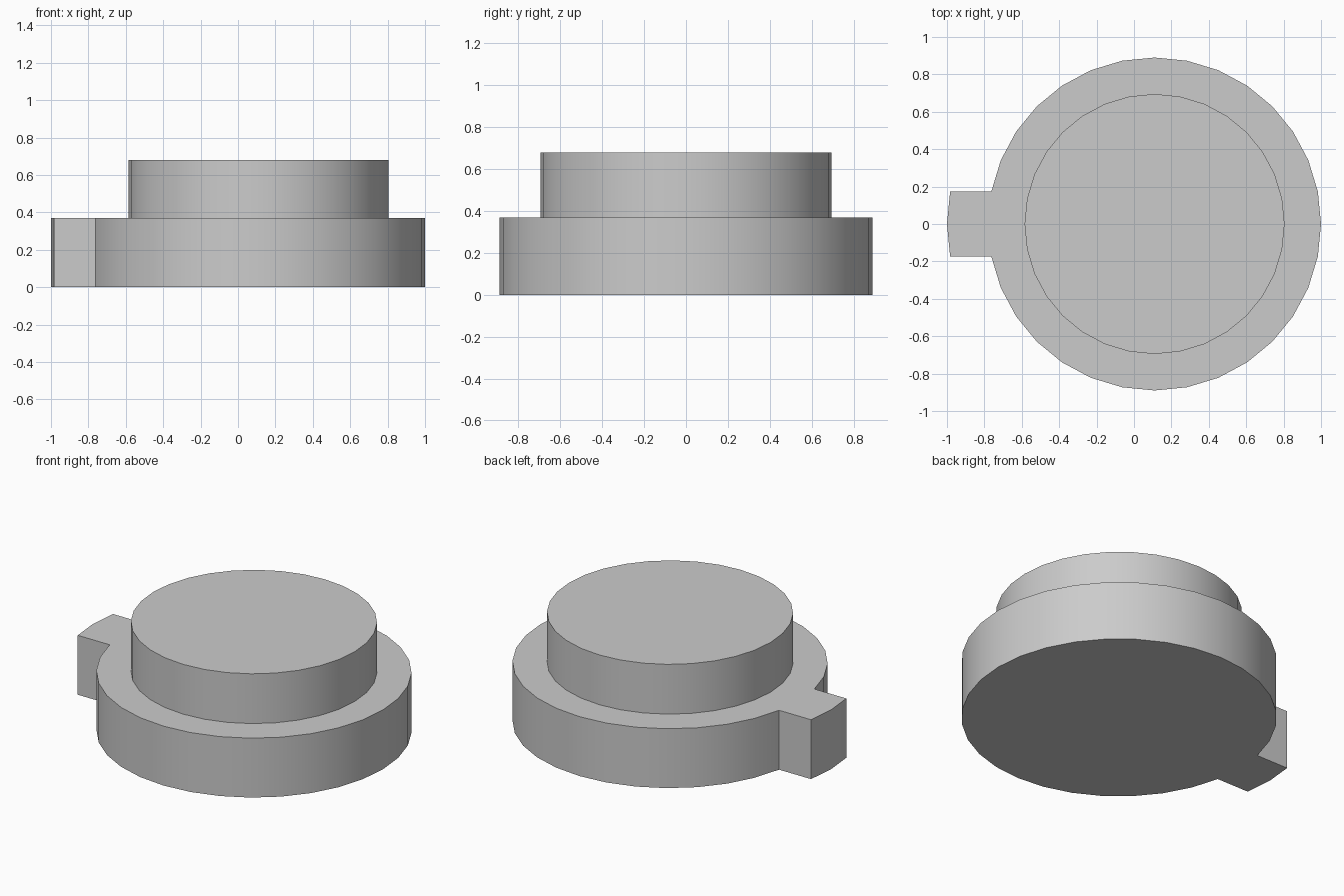
import bpy
import bmesh
from math import cos, sin, pi, radians

cube = bpy.data.objects.get("Cube")
if cube:
    bpy.data.objects.remove(cube, do_unlink=True)

SIDES = 32
CENTRE_X = 0.11
BASE_RADIUS = 0.89
TOP_RADIUS = 0.695
TAB_HALF_WIDTH = BASE_RADIUS * sin(2 * pi / SIDES)

grey = bpy.data.materials.new("plain grey")
grey.use_nodes = True
colour = (0.6, 0.6, 0.6, 1)
grey.diffuse_color = colour
grey.node_tree.nodes["Principled BSDF"].inputs["Base Color"].default_value = colour


def ring(radius):
    """Points of a regular polygon, starting on the +x side."""
    angles = [2 * pi * i / SIDES for i in range(SIDES)]
    return [(CENTRE_X + radius * cos(a), radius * sin(a)) for a in angles]


def prism(name, outline, bottom, top):
    """Extrude an outline upwards into a closed solid."""
    bm = bmesh.new()
    face = bm.faces.new([bm.verts.new((x, y, bottom)) for x, y in outline])
    grown = bmesh.ops.extrude_face_region(bm, geom=[face], use_keep_orig=True)
    raised = [v for v in grown["geom"] if isinstance(v, bmesh.types.BMVert)]
    bmesh.ops.translate(bm, verts=raised, vec=(0, 0, top - bottom))
    bmesh.ops.recalc_face_normals(bm, faces=bm.faces)
    mesh = bpy.data.meshes.new(name)
    bm.to_mesh(mesh)
    bm.free()
    mesh.materials.append(grey)
    obj = bpy.data.objects.new(name, mesh)
    bpy.context.collection.objects.link(obj)
    bpy.ops.object.select_all(action="DESELECT")
    obj.select_set(True)
    bpy.context.view_layer.objects.active = obj
    bpy.ops.object.shade_smooth_by_angle(angle=radians(30))
    return obj


# Wide base disc, with the locating tab replacing its -x corner
base = ring(BASE_RADIUS)
half = SIDES // 2
tab = [(-0.983, TAB_HALF_WIDTH), (-1.0, 0), (-0.983, -TAB_HALF_WIDTH)]
prism("base_with_tab", base[:half] + tab + base[half + 1:], 0, 0.37)

# Narrower raised disc
prism("raised_disc", ring(TOP_RADIUS), 0.37, 0.68)
